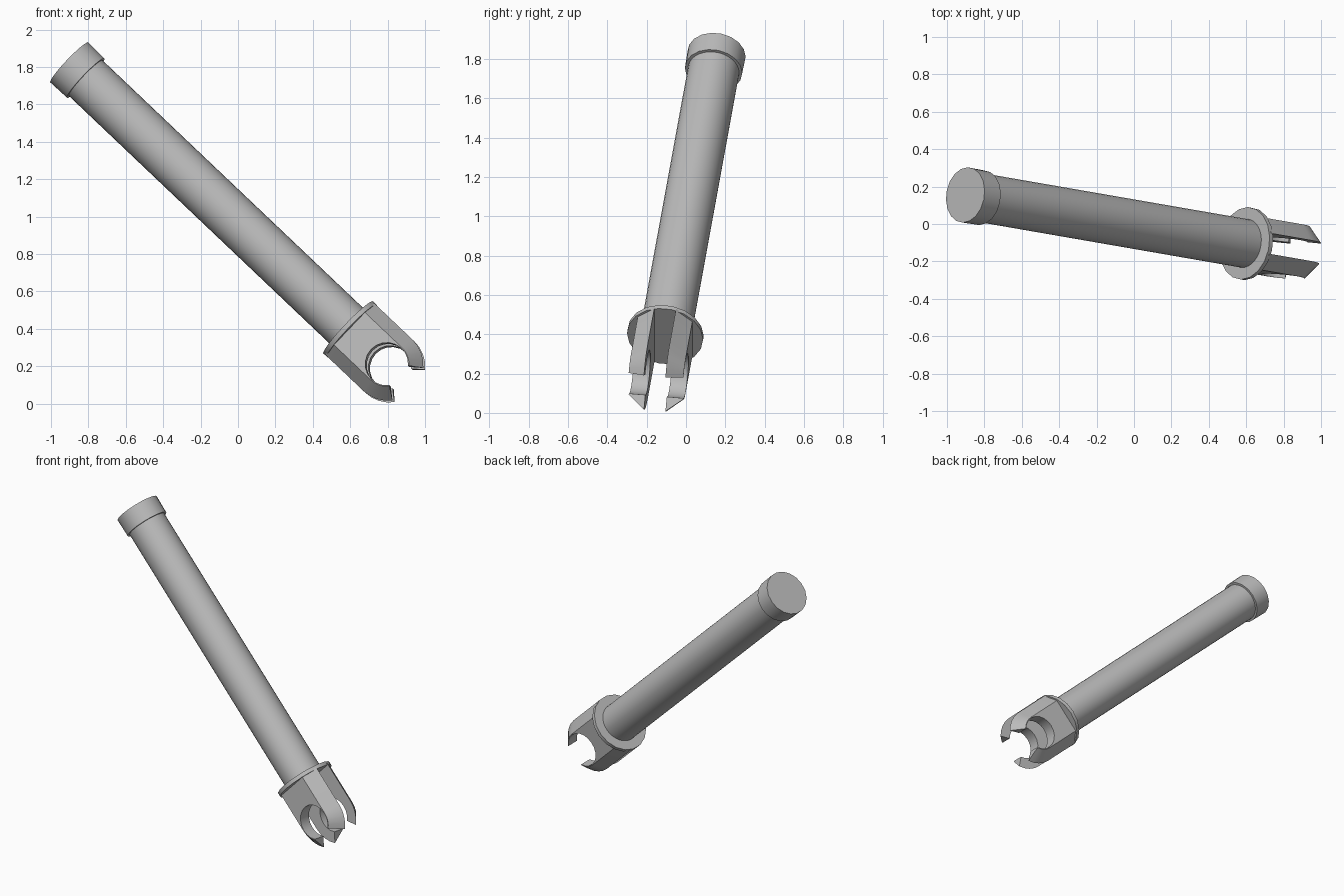
import bpy, bmesh, math
from mathutils import Vector, Matrix

default = bpy.data.objects.get("Cube")
if default:
    bpy.data.objects.remove(default)

grey = bpy.data.materials.new("plain_grey")
grey.use_nodes = True
colour = (0.5, 0.5, 0.5, 1)
grey.diffuse_color = colour
grey.node_tree.nodes["Principled BSDF"].inputs["Base Color"].default_value = colour

# Local frame: z runs down the tube, x across the clip, y through the clip plates
axis = Vector((1.5, -0.26, -1.425)).normalized()
across = Vector((-axis.z, 0, axis.x)).normalized()
through = axis.cross(across)
frame = Matrix((across, through, axis)).transposed().to_4x4()
frame.translation = Vector((0.6, -0.105, 0.397))


def finish(name, bm):
    bmesh.ops.recalc_face_normals(bm, faces=bm.faces)
    bm.transform(frame)
    mesh = bpy.data.meshes.new(name)
    bm.to_mesh(mesh)
    bm.free()
    obj = bpy.data.objects.new(name, mesh)
    bpy.context.collection.objects.link(obj)
    mesh.materials.append(grey)
    bpy.ops.object.select_all(action="DESELECT")
    obj.select_set(True)
    bpy.context.view_layer.objects.active = obj
    bpy.ops.object.shade_smooth_by_angle(angle=math.radians(30))


def round_part(name, start, end, r1, r2, sides):
    bm = bmesh.new()
    bmesh.ops.create_cone(bm, cap_ends=True, segments=sides, radius1=r1, radius2=r2,
                          depth=end - start,
                          matrix=Matrix.Translation((0, 0, (start + end) / 2)))
    finish(name, bm)


TOP = -2.088
round_part("tube", TOP + 0.05, 0, 0.131, 0.131, 32)
round_part("end_cap", TOP, TOP + 0.122, 0.149, 0.147, 18)
round_part("flange", -0.014, 0.012, 0.195, 0.195, 18)

# Snap-on clip: two C-shaped plates with sloped outer edges
HOLE, CENTRE, GAP = 0.115, 0.288, math.radians(39)


def arc(radius, a, b, steps):
    angles = [a + (b - a) * i / steps for i in range(steps + 1)]
    return [(radius * math.sin(t), CENTRE + radius * math.cos(t)) for t in angles]


def outline(radius):
    side = math.pi / 2
    return (arc(radius, GAP, side, 4) + [(radius, 0), (-radius, 0)]
            + arc(radius, -side, -GAP, 4)
            + arc(HOLE, 2 * math.pi - GAP, GAP, 16))


def clip_plate(name, sign):
    bm = bmesh.new()
    rings = [[bm.verts.new((x, sign * y, z)) for x, z in outline(radius)]
             for y, radius in ((0.055, 0.19), (0.14, 0.12))]
    for ring in rings:
        bm.faces.new(ring)
    inner, outer = rings
    for i in range(len(inner)):
        j = (i + 1) % len(inner)
        bm.faces.new((inner[i], inner[j], outer[j], outer[i]))
    finish(name, bm)


clip_plate("back_clip_plate", 1)
clip_plate("front_clip_plate", -1)
